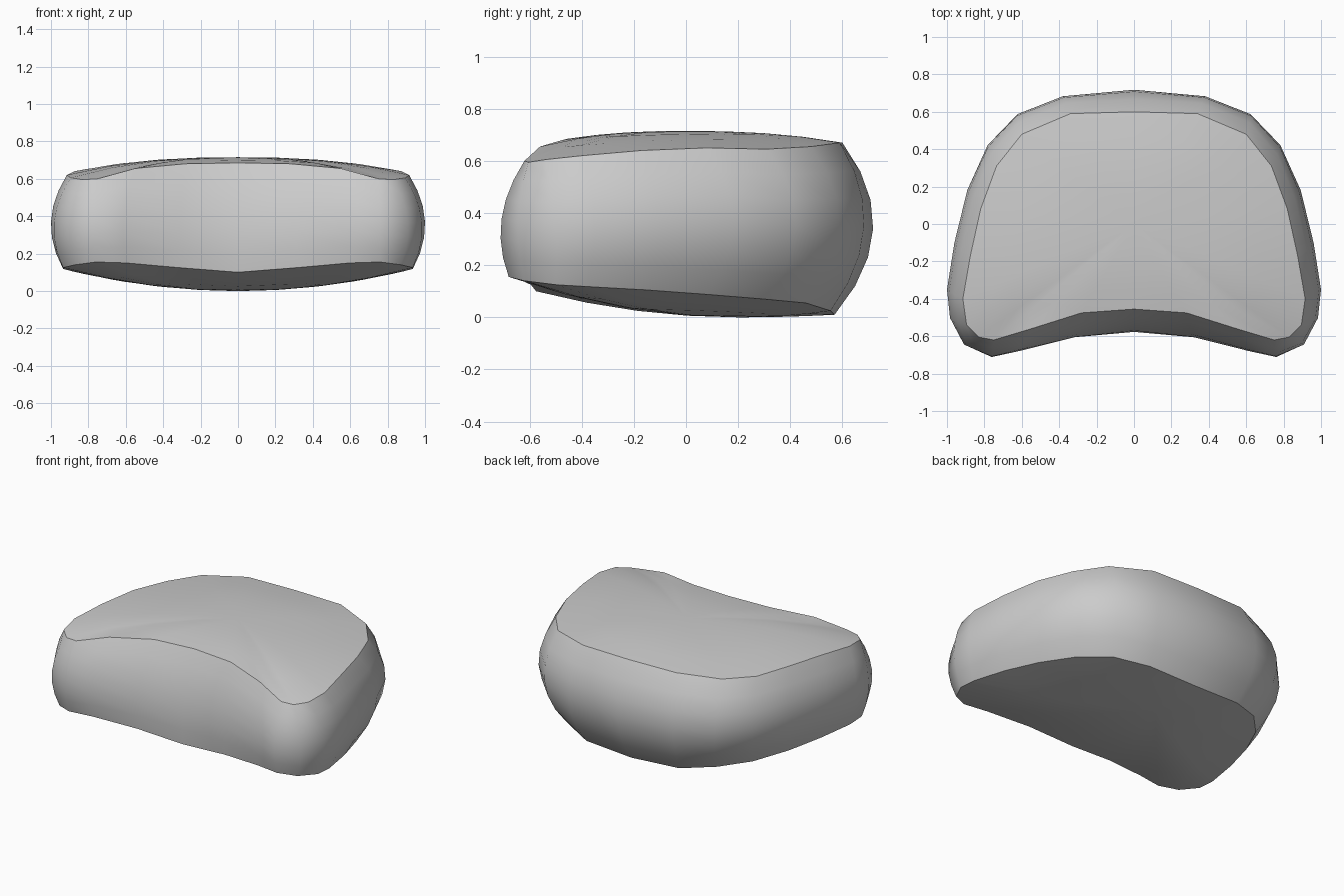
import bpy
import bmesh
from mathutils import Vector

default_cube = bpy.data.objects.get("Cube")
if default_cube:
    bpy.data.objects.remove(default_cube, do_unlink=True)

# Half outlines (left side), running from back centre round to front centre
TOP_RIM = [(0, .6, .67), (.34, .59, .67), (.6, .48, .655), (.735, .31, .645),
           (.82, .08, .65), (.875, -.17, .64), (.915, -.4, .62), (.895, -.54, .605),
           (.83, -.605, .595), (.75, -.62, .6), (.55, -.56, .655), (.28, -.475, .68),
           (0, -.455, .685)]
BULGE = [(0, .715), (.38, .68), (.62, .585), (.78, .42), (.89, .18), (.96, -.1),
         (1, -.35), (.985, -.5), (.91, -.645), (.76, -.71), (.61, -.675), (.31, -.595),
         (0, -.56)]
BOTTOM_RIM = [(0, .57, .01), (.34, .555, .025), (.55, .46, .055), (.7, .3, .07),
              (.81, .08, .088), (.885, -.15, .105), (.935, -.38, .118), (.935, -.5, .125),
              (.87, -.62, .14), (.76, -.68, .155), (.6, -.65, .15), (.32, -.595, .125),
              (0, -.575, .1)]
BULGE_LEVEL = .45
WALL_STEPS = 6
CAP_STEPS = 4


def full_ring(half):
    """Mirror a half outline into a closed ring."""
    points = [Vector(p) for p in half]
    mirrored = [Vector((-p.x, p.y, p.z)) for p in reversed(points[1:-1])]
    return points + mirrored


def wall_point(low, mid, high, t):
    """Curve that passes through the bottom rim, the bulge and the top rim."""
    m = BULGE_LEVEL
    a = (t - m) * (t - 1) / m
    b = t * (t - 1) / (m * (m - 1))
    c = t * (t - m) / (1 - m)
    return low * a + mid * b + high * c


def bridge(bm, lower, upper):
    count = len(lower)
    for i in range(count):
        j = (i + 1) % count
        bm.faces.new((lower[i], lower[j], upper[j], upper[i]))


def add_cap(bm, rim, centre, power):
    """Close a rim with shrinking rings that curve towards a centre point."""
    outer = rim
    for step in range(CAP_STEPS - 1, 0, -1):
        s = step / CAP_STEPS
        inner = []
        for v in rim:
            p = centre.lerp(v.co, s)
            p.z = centre.z + (v.co.z - centre.z) * s ** power
            inner.append(bm.verts.new(p))
        bridge(bm, outer, inner)
        outer = inner
    tip = bm.verts.new(centre)
    for i, v in enumerate(outer):
        bm.faces.new((v, outer[(i + 1) % len(outer)], tip))


def mark_sharp(bm, rim):
    for i, v in enumerate(rim):
        bm.edges.get((v, rim[(i + 1) % len(rim)])).smooth = False


bm = bmesh.new()
low, high = full_ring(BOTTOM_RIM), full_ring(TOP_RIM)
bulge_half = []
for (x, y), b, t in zip(BULGE, BOTTOM_RIM, TOP_RIM):
    bulge_half.append((x, y, b[2] + (t[2] - b[2]) * BULGE_LEVEL))
mid = full_ring(bulge_half)

# Bulging side wall
rings = []
for step in range(WALL_STEPS + 1):
    t = step / WALL_STEPS
    rings.append([bm.verts.new(wall_point(*p, t)) for p in zip(low, mid, high)])
for lower, upper in zip(rings, rings[1:]):
    bridge(bm, lower, upper)

# Domed top and bottom end plates
add_cap(bm, rings[-1], Vector((0, 0, .715)), 2.4)
add_cap(bm, rings[0], Vector((0, .2, 0)), 2)

bmesh.ops.recalc_face_normals(bm, faces=bm.faces)
for face in bm.faces:
    face.smooth = True
mark_sharp(bm, rings[0])
mark_sharp(bm, rings[-1])

mesh = bpy.data.meshes.new("vertebral_body")
bm.to_mesh(mesh)
bm.free()
body = bpy.data.objects.new("vertebral_body", mesh)
bpy.context.collection.objects.link(body)

# Plain grey surface
grey = bpy.data.materials.new("plain_grey")
grey.use_nodes = True
colour = (.6, .6, .6, 1)
grey.diffuse_color = colour
grey.node_tree.nodes["Principled BSDF"].inputs["Base Color"].default_value = colour
mesh.materials.append(grey)
